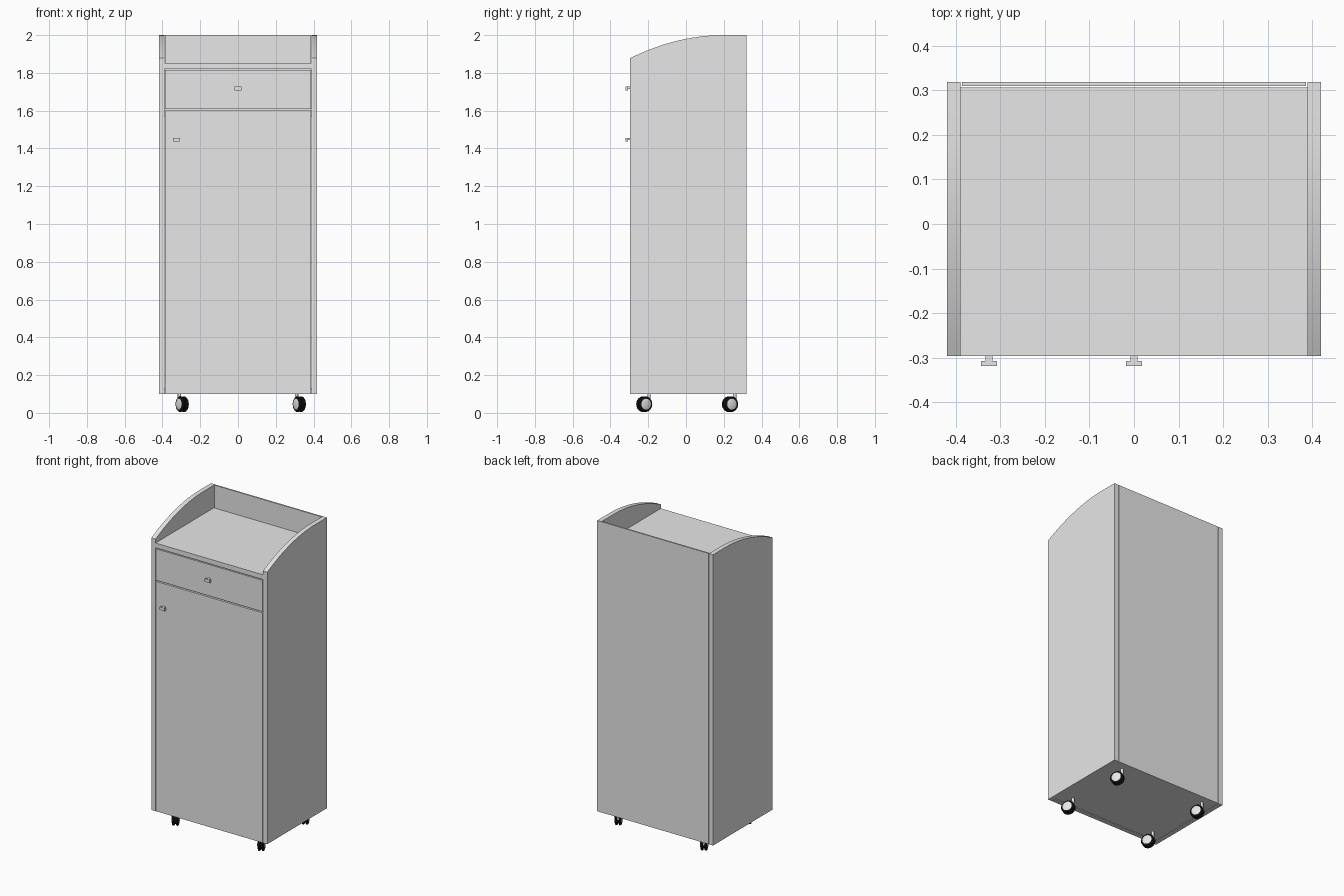
import bpy, bmesh, math
from mathutils import Matrix, Vector

if "Cube" in bpy.data.objects:
    bpy.data.objects.remove(bpy.data.objects["Cube"])


def material(name, rgb):
    m = bpy.data.materials.new(name)
    m.diffuse_color = (*rgb, 1)
    m.use_nodes = True
    m.node_tree.nodes["Principled BSDF"].inputs["Base Color"].default_value = m.diffuse_color
    return m


GREY = material("light grey", (0.8, 0.8, 0.8))
BLACK = material("black rubber", (0.01, 0.01, 0.01))


def finish(name, bm, mats, smooth=False):
    bmesh.ops.recalc_face_normals(bm, faces=bm.faces)
    me = bpy.data.meshes.new(name)
    bm.to_mesh(me)
    bm.free()
    for m in mats:
        me.materials.append(m)
    ob = bpy.data.objects.new(name, me)
    bpy.context.collection.objects.link(ob)
    if smooth:
        bpy.ops.object.select_all(action='DESELECT')
        ob.select_set(True)
        bpy.context.view_layer.objects.active = ob
        bpy.ops.object.shade_smooth_by_angle(angle=math.radians(35))
    return ob


def add_box(bm, x0, x1, y0, y1, z0, z1):
    size = Matrix.Diagonal((x1 - x0, y1 - y0, z1 - z0, 1))
    mid = Matrix.Translation(((x0 + x1) / 2, (y0 + y1) / 2, (z0 + z1) / 2))
    bmesh.ops.create_cube(bm, size=1, matrix=mid @ size)


def box(name, *dims):
    bm = bmesh.new()
    add_box(bm, *dims)
    return finish(name, bm, [GREY])


def lathe(bm, profile, matrix, mat_of, seg=28):
    """Turn (radius, height) points round local z; radius 0 makes a pole."""
    rings = []
    for r, h in profile:
        n = 1 if r == 0 else seg
        rings.append([bm.verts.new(matrix @ Vector((
            r * math.cos(2 * math.pi * i / seg), r * math.sin(2 * math.pi * i / seg), h)))
            for i in range(n)])
    for k, (a, b) in enumerate(zip(rings, rings[1:])):
        for i in range(seg):
            j = (i + 1) % seg
            if len(a) == 1:
                vs = (a[0], b[i], b[j])
            elif len(b) == 1:
                vs = (a[i], a[j], b[0])
            else:
                vs = (a[i], a[j], b[j], b[i])
            bm.faces.new(vs).material_index = mat_of(k)


FRONT, BACK, BASE, TOP = -0.296, 0.319, 0.10, 2.0
OUT, IN, INNER = 0.419, 0.389, 0.386

# Side panels with a curved upper edge
for name, x in (("left_side_panel", -OUT), ("right_side_panel", IN)):
    pts = [(BACK, BASE), (BACK, TOP)]
    for i in range(17):
        t = i / 16
        pts.append((0.2 + (FRONT - 0.2) * t, TOP - 0.122 * t * t))
    pts.append((FRONT, BASE))
    bm = bmesh.new()
    face = bm.faces.new([bm.verts.new((x, y, z)) for y, z in pts])
    ext = bmesh.ops.extrude_face_region(bm, geom=[face])
    bmesh.ops.translate(bm, vec=(OUT - IN, 0, 0),
                        verts=[v for v in ext["geom"] if isinstance(v, bmesh.types.BMVert)])
    finish(name, bm, [GREY], True)

# Carcass boards
box("back_panel", -INNER, INNER, 0.309, BACK, BASE, TOP)
box("top_board", -IN, IN, FRONT, 0.306, 1.821, 1.852)
box("bottom_board", -IN, IN, -0.264, 0.306, BASE + 0.003, 0.133)
box("drawer_rail", -IN, IN, -0.262, -0.24, 1.57, 1.83)

# Drawer and door fronts
box("drawer_front", -INNER, INNER, FRONT, -0.266, 1.610, 1.815)
box("door", -INNER, INNER, FRONT, -0.266, BASE, 1.602)

# T-shaped pulls
for name, x, z in (("drawer_knob", 0, 1.717), ("door_knob", -0.325, 1.446)):
    bm = bmesh.new()
    add_box(bm, x - 0.008, x + 0.008, -0.31, FRONT + 0.002, z - 0.002, z + 0.010)
    add_box(bm, x - 0.018, x + 0.018, -0.319, -0.307, z - 0.010, z + 0.010)
    finish(name, bm, [GREY])

# Swivelled twin-wheel castors: stem, hub axle, two wheels with domed pale caps
ANGLE = math.radians(30)
axis = Vector((math.cos(ANGLE), math.sin(ANGLE), 0))
trail = Vector((math.sin(ANGLE), -math.cos(ANGLE), 0)) * 0.029
wheel = [(0, 0.004), (0.037, 0.004), (0.041, 0.008), (0.041, 0.014),
         (0.037, 0.019), (0.029, 0.021), (0.027, 0.022), (0.015, 0.024), (0, 0.025)]
spots = {"front_left": (-0.31, -0.196), "front_right": (0.31, -0.196),
         "rear_left": (-0.31, 0.258), "rear_right": (0.31, 0.258)}
for spot, (x, y) in spots.items():
    centre = Vector((x, y, 0.046)) + trail
    bm = bmesh.new()
    for s in (1, -1):
        turn = (axis * s).to_track_quat('Z', 'Y').to_matrix().to_4x4()
        lathe(bm, wheel, Matrix.Translation(centre) @ turn, lambda k: 1 if k >= 5 else 0)
    turn = axis.to_track_quat('Z', 'Y').to_matrix().to_4x4()
    lathe(bm, [(0, -0.005), (0.03, -0.005), (0.03, 0.005), (0, 0.005)],
          Matrix.Translation(centre) @ turn, lambda k: 0)
    finish(spot + "_castor_wheels", bm, [BLACK, GREY], True)
    bm = bmesh.new()
    lathe(bm, [(0, 0.05), (0.009, 0.05), (0.009, 0.106), (0, 0.106)],
          Matrix.Translation((x, y, 0)), lambda k: 0, 16)
    finish(spot + "_castor_stem", bm, [GREY], True)
